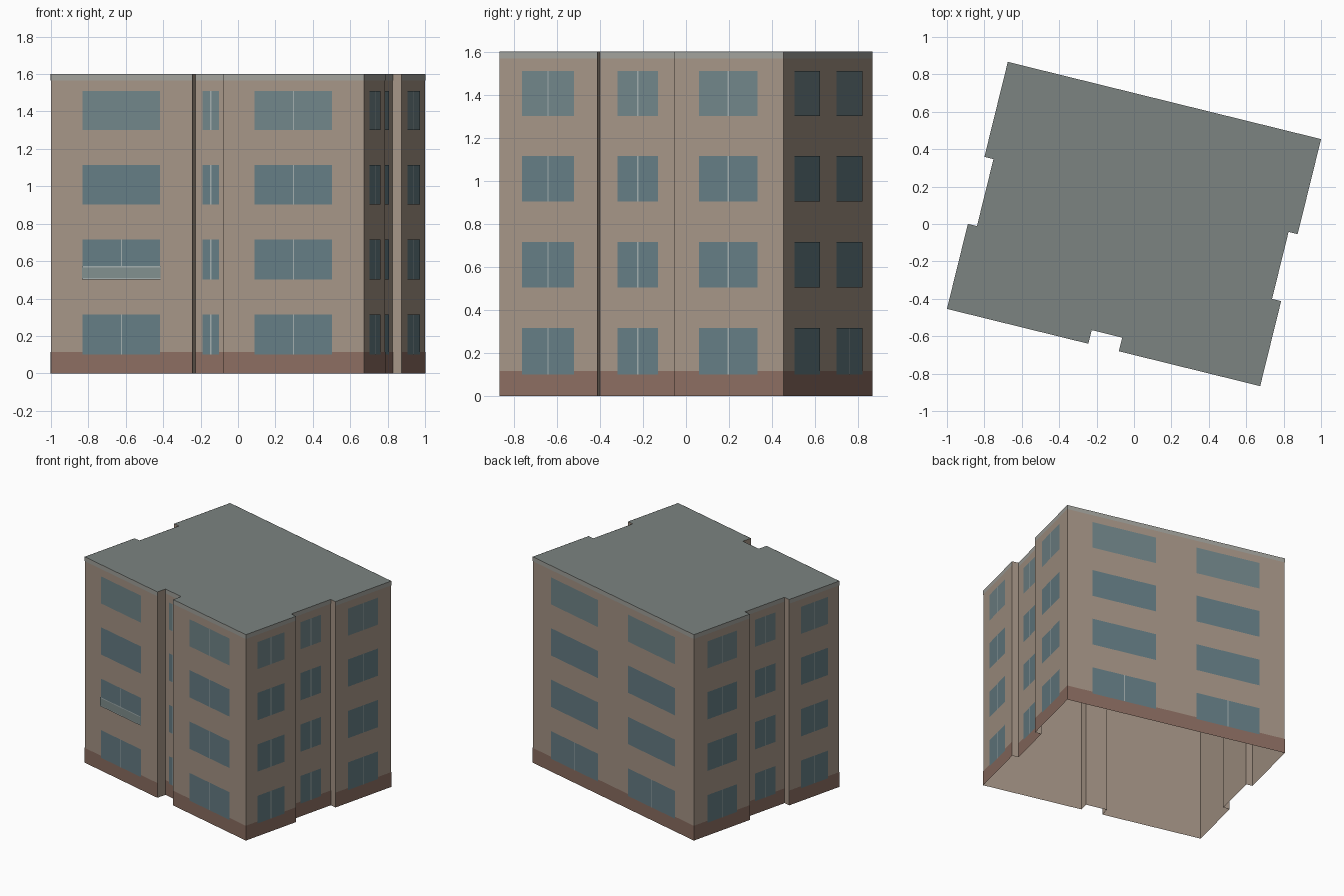
import bpy, bmesh, math
from mathutils import Matrix, Vector

if "Cube" in bpy.data.objects:
    bpy.data.objects.remove(bpy.data.objects["Cube"])

ROT = Matrix.Rotation(-math.radians(13.85), 4, 'Z')
H = 1.6
U, V = 0.8625, 0.68            # half width and half depth of the block
SU, S0, S1 = 0.8125, -0.212, 0.157   # side recess: inner plane and extent
FU, FV = 0.084, -0.605         # front recess: half width and inner plane


def material(name, r, g, b):
    m = bpy.data.materials.new(name)
    m.diffuse_color = (r, g, b, 1)
    m.use_nodes = True
    m.node_tree.nodes["Principled BSDF"].inputs["Base Color"].default_value = m.diffuse_color
    return m


def build(name, faces, mat):
    bm = bmesh.new()
    for f in faces:
        bm.faces.new([bm.verts.new(p) for p in f])
    bmesh.ops.remove_doubles(bm, verts=bm.verts, dist=1e-5)
    bm.transform(ROT)
    me = bpy.data.meshes.new(name)
    bm.to_mesh(me)
    bm.free()
    me.materials.append(mat)
    bpy.context.collection.objects.link(bpy.data.objects.new(name, me))


def panel(a, b, z0, z1, off=0.0):
    """Vertical quad from a to b, pushed outward by off."""
    d = (Vector(b) - Vector(a)).normalized()
    n = Vector((d.y, -d.x)) * off
    a, b = Vector(a) + n, Vector(b) + n
    return [(a.x, a.y, z0), (b.x, b.y, z0), (b.x, b.y, z1), (a.x, a.y, z1)]


# Footprint, counter-clockwise
outline = [(-U, -V), (-FU, -V), (-FU, FV), (FU, FV), (FU, -V), (U, -V),
           (U, S0), (SU, S0), (SU, S1), (U, S1), (U, V),
           (-U, V), (-U, S1), (-SU, S1), (-SU, S0), (-U, S0)]
edges = list(zip(outline, outline[1:] + outline[:1]))
long_edges = [(a, b) for a, b in edges if (Vector(b) - Vector(a)).length > 0.1]

build("walls", [panel(a, b, 0, H) for a, b in edges], material("plaster", .38, .30, .24))
build("roof", [[(x, y, H) for x, y in outline]], material("roofing", .20, .23, .22))
build("brick_base", [panel(a, b, 0, 0.115, .001) for a, b in long_edges],
      material("brick", .26, .155, .12))
build("top_trim", [panel(a, b, 1.567, H, .001) for a, b in long_edges],
      material("trim", .36, .36, .33))

# Window columns: start, end, floors that have a centre mullion
columns = [((-.687, -V), (-.26, -V), (0, 1)),
           ((.26, -V), (.687, -V), range(4)),
           ((-.045, FV), (.045, FV), range(4)),
           ((.663, V), (.16, V), (0,)),
           ((-.16, V), (-.663, V), (0,))]
for v0, v1, u in [(-.573, -.322, U), (-.127, .067, SU), (.276, .556, U)]:
    columns.append(((u, v0), (u, v1), range(4)))
    columns.append(((-u, v1), (-u, v0), range(4)))

floors = [(.10, .315), (.503, .715), (.903, 1.115), (1.30, 1.51)]
glass, top_glass, mullions = [], [], []
for a, b, split in columns:
    for i, (z0, z1) in enumerate(floors):
        (top_glass if i == 3 else glass).append(panel(a, b, z0, z1, .002))
        if i in split:
            mid = (Vector(a) + Vector(b)) / 2
            d = (Vector(b) - Vector(a)).normalized() * .003
            mullions.append(panel(mid - d, mid + d, z0, z1, .003))
build("windows", glass, material("glass", .13, .205, .23))
build("top_floor_windows", top_glass, material("pale_glass", .165, .235, .25))
frame = material("frame", .36, .42, .42)
build("mullions", mullions, frame)

# Shallow balcony railing on the second floor
a, b = (-.689, -V), (-.258, -V)
build("balcony_panel", [panel(a, b, .507, .572, .007)], material("balcony", .22, .275, .27))
build("balcony_rails", [panel(a, b, z, z + .007, .008) for z in (.503, .567)], frame)
